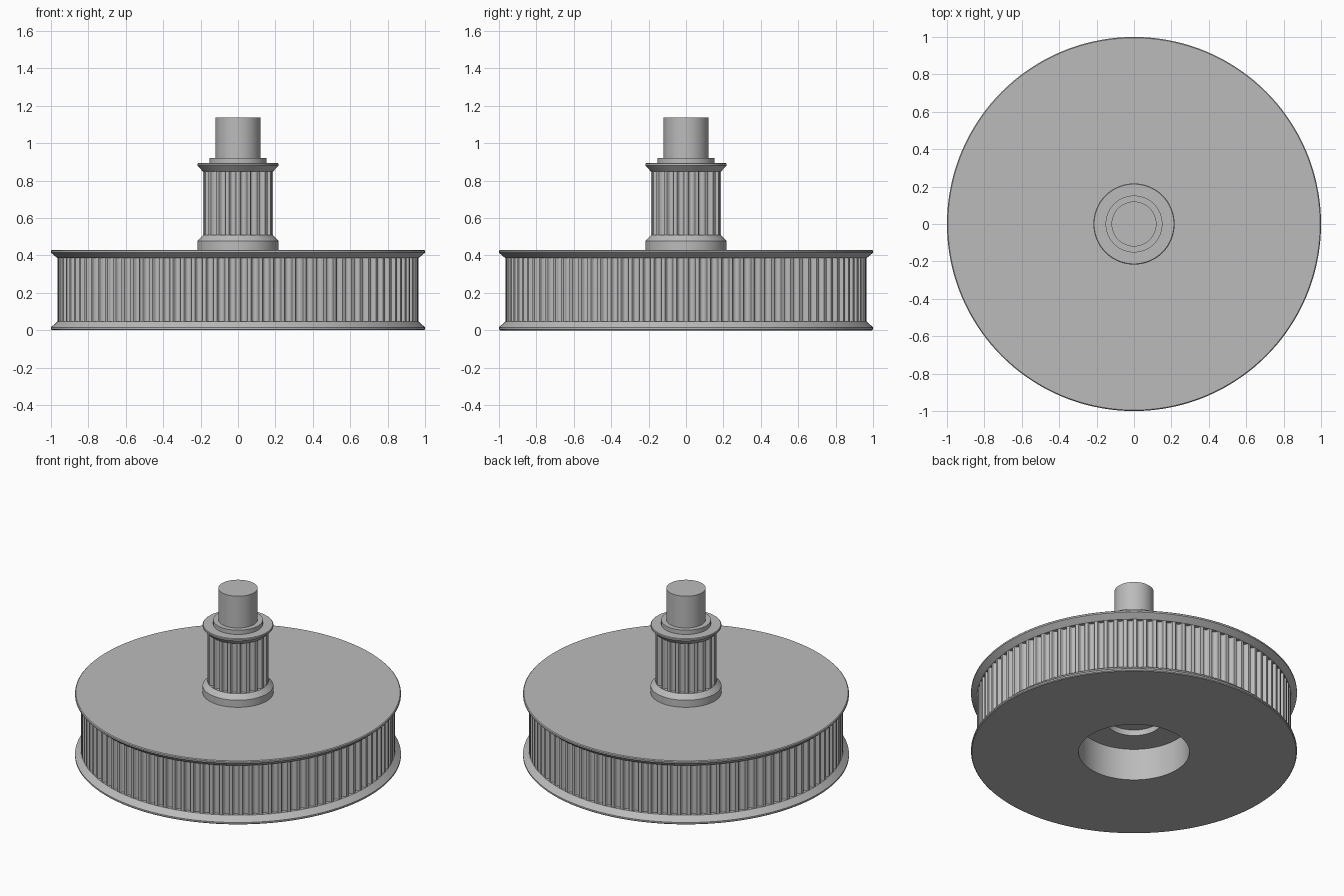
import bpy
import bmesh
from math import cos, sin, tau, radians

if "Cube" in bpy.data.objects:
    bpy.data.objects.remove(bpy.data.objects["Cube"], do_unlink=True)

metal = bpy.data.materials.new("grey metal")
metal.use_nodes = True
GREY = (0.5, 0.5, 0.5, 1)
metal.diffuse_color = GREY
metal.node_tree.nodes["Principled BSDF"].inputs["Base Color"].default_value = GREY


def finish(name, bm):
    bmesh.ops.remove_doubles(bm, verts=bm.verts, dist=1e-5)
    mesh = bpy.data.meshes.new(name)
    bm.to_mesh(mesh)
    bm.free()
    mesh.materials.append(metal)
    obj = bpy.data.objects.new(name, mesh)
    bpy.context.collection.objects.link(obj)
    bpy.ops.object.select_all(action="DESELECT")
    obj.select_set(True)
    bpy.context.view_layer.objects.active = obj
    bpy.ops.object.shade_smooth_by_angle(angle=radians(30))


def stack_rings(name, rings):
    """Join a list of equal point rings into a skin, bottom to top."""
    bm = bmesh.new()
    loops = [[bm.verts.new(p) for p in ring] for ring in rings]
    for low, high in zip(loops, loops[1:]):
        for j in range(len(low)):
            k = (j + 1) % len(low)
            bm.faces.new((low[j], low[k], high[k], high[j]))
    finish(name, bm)


def lathe(name, profile, n=144):
    stack_rings(name, [[(r * cos(tau * j / n), r * sin(tau * j / n), z)
                        for j in range(n)] for r, z in profile])


# Rounded belt groove across one tooth pitch: position, share of depth
half = [(0.16, 0), (0.2, 0.12), (0.23, 0.5), (0.3, 0.8), (0.39, 0.96)]
GROOVE = half + [(0.5, 1)] + [(1 - t, d) for t, d in reversed(half)]
DEPTH = 0.023


def toothed_band(name, teeth, radius, z0, z1):
    ring = []
    for i in range(teeth):
        for t, d in GROOVE:
            a, r = tau * (i + t) / teeth, radius - DEPTH * d
            ring.append((r * cos(a), r * sin(a)))
    stack_rings(name, [[(x, y, z) for x, y in ring] for z in (z0, z1)])


BIG, SMALL = 0.965, 0.187
big_root, small_root = BIG - DEPTH, SMALL - DEPTH

# Large pulley: stepped bore and lower flange
lathe("lower_flange_and_bore", [
    (0, 0.255), (0.17, 0.255), (0.17, 0.216), (0.34, 0.216), (0.34, 0),
    (0.995, 0), (1, 0.005), (1, 0.015), (BIG, 0.048), (big_root, 0.048)])
toothed_band("large_belt_teeth", 100, BIG, 0.048, 0.385)

# Large upper flange, running into the small pulley's lower flange
lathe("upper_flange_and_hub", [
    (big_root, 0.385), (BIG, 0.385), (1, 0.415), (1, 0.425), (0.995, 0.43),
    (0.217, 0.43), (0.217, 0.478), (SMALL, 0.508), (small_root, 0.508)])
toothed_band("small_belt_teeth", 20, SMALL, 0.508, 0.848)

# Small upper flange, collar and shaft
lathe("small_flange_and_shaft", [
    (small_root, 0.848), (SMALL, 0.848), (0.217, 0.88), (0.217, 0.89),
    (0.213, 0.893), (0.152, 0.893), (0.152, 0.922), (0.12, 0.922),
    (0.12, 1.137), (0, 1.137)])
